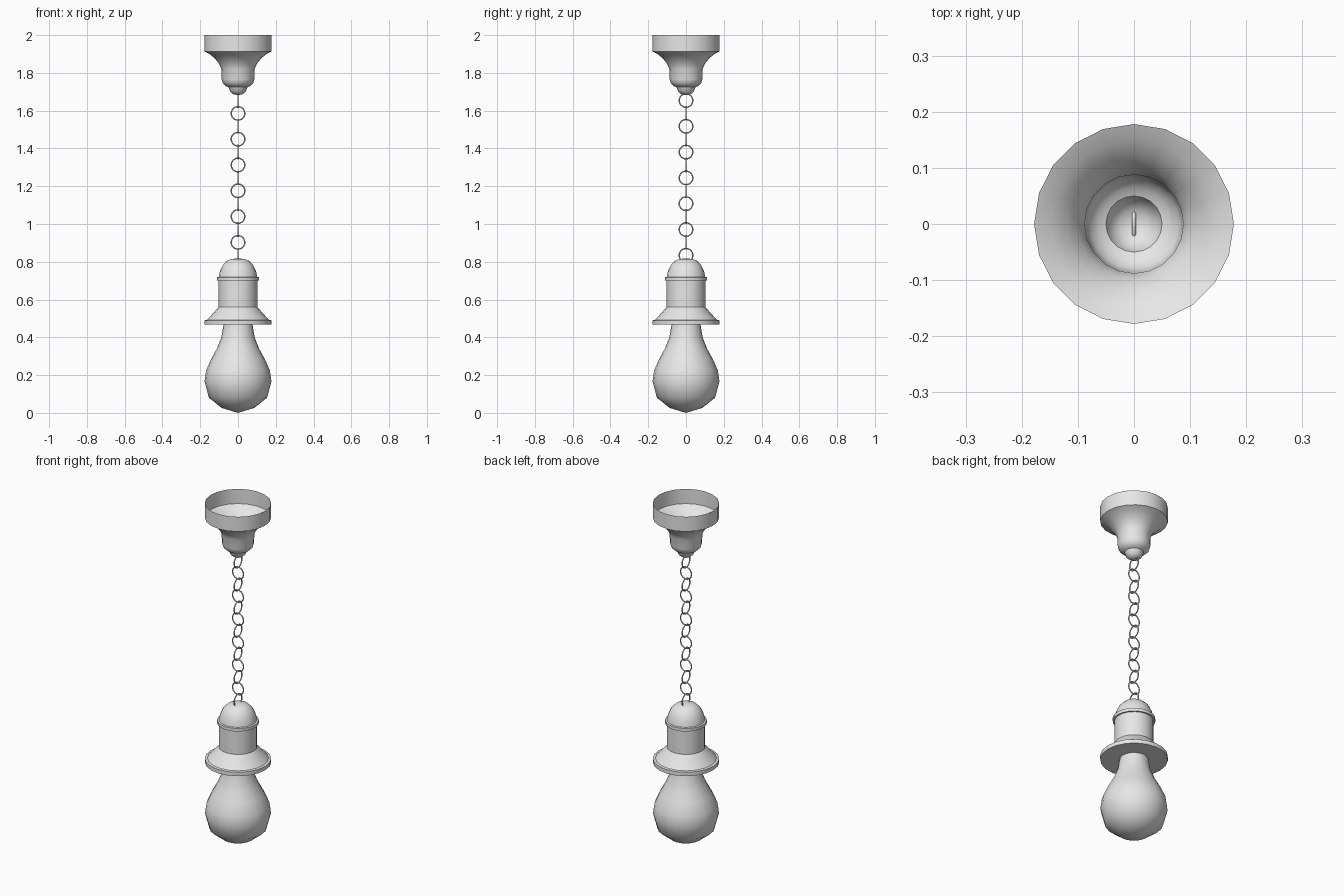
import bpy, bmesh, math

cube = bpy.data.objects.get("Cube")
if cube:
    bpy.data.objects.remove(cube, do_unlink=True)

GREY = (0.8, 0.8, 0.8, 1.0)
grey = bpy.data.materials.new("light grey")
grey.use_nodes = True
grey.diffuse_color = GREY
grey.node_tree.nodes["Principled BSDF"].inputs["Base Color"].default_value = GREY


def finish(obj, angle):
    obj.data.materials.append(grey)
    bpy.ops.object.select_all(action='DESELECT')
    obj.select_set(True)
    bpy.context.view_layer.objects.active = obj
    bpy.ops.object.shade_smooth_by_angle(angle=math.radians(angle))


def lathe(name, profile, sides=20, angle=35):
    """Revolve (radius, height) points, listed bottom to top, around z."""
    bm = bmesh.new()
    rings = []
    for r, z in profile:
        if r == 0:
            rings.append([bm.verts.new((0, 0, z))] * sides)
        else:
            turns = [2 * math.pi * i / sides for i in range(sides)]
            rings.append([bm.verts.new((r * math.cos(t), r * math.sin(t), z)) for t in turns])
    for low, high in zip(rings, rings[1:]):
        for i in range(sides):
            j = (i + 1) % sides
            corners = dict.fromkeys((low[i], low[j], high[j], high[i]))
            bm.faces.new(list(corners))
    mesh = bpy.data.meshes.new(name)
    bm.to_mesh(mesh)
    bm.free()
    obj = bpy.data.objects.new(name, mesh)
    bpy.context.collection.objects.link(obj)
    finish(obj, angle)


# Ceiling cup, open at the top, with a small rounded knob below
lathe("ceiling_cup", [
    (0, 1.682), (0.025, 1.687), (0.042, 1.702), (0.05, 1.724),
    (0.064, 1.73), (0.08, 1.745), (0.086, 1.765), (0.088, 1.82),
    (0.1, 1.848), (0.12, 1.874), (0.148, 1.898), (0.178, 1.913), (0.178, 2.0)])

# Chain of round links, alternately turned a quarter
for n in range(13):
    bpy.ops.mesh.primitive_torus_add(
        major_radius=0.036, minor_radius=0.0035, major_segments=24, minor_segments=8,
        location=(0, 0, 1.654 - n * 0.0683),
        rotation=(math.pi / 2, 0, math.pi / 2 if n % 2 == 0 else 0))
    link = bpy.context.object
    link.name = f"chain_link_{n + 1}"
    finish(link, 60)

# Lamp holder: flange, flared skirt, barrel, collar and dome
lathe("lamp_holder", [
    (0, 0.467), (0.178, 0.467), (0.178, 0.49), (0.164, 0.492),
    (0.103, 0.56), (0.103, 0.7), (0.112, 0.7), (0.112, 0.718), (0.102, 0.72),
    (0.096, 0.75), (0.08, 0.783), (0.058, 0.805), (0.034, 0.815), (0, 0.818)])

# Bulb
lathe("bulb", [
    (0, 0), (0.086, 0.026), (0.154, 0.08), (0.177, 0.166), (0.169, 0.225),
    (0.142, 0.285), (0.112, 0.34), (0.088, 0.4), (0.077, 0.467)], angle=60)
